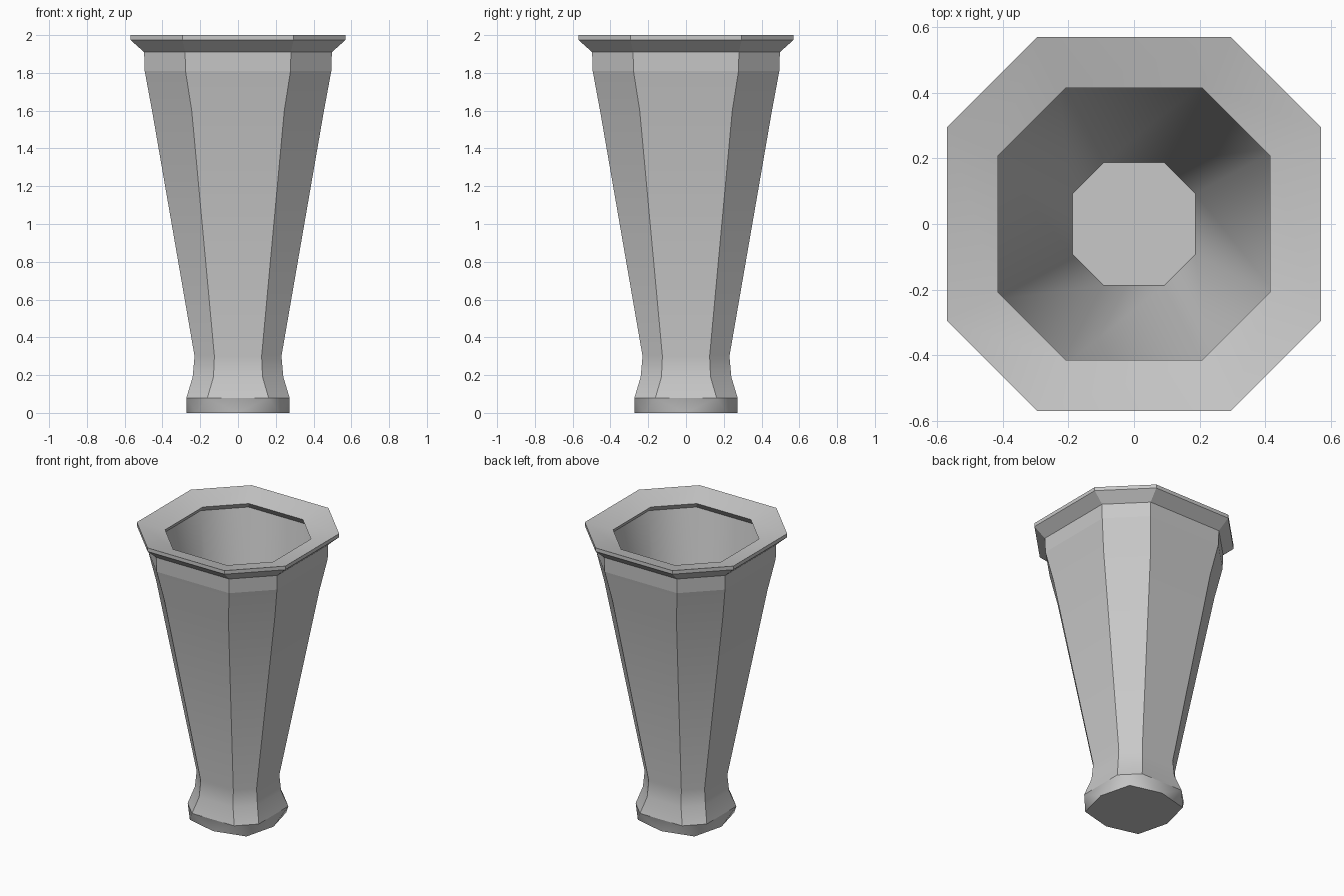
import bpy, bmesh, math

cube = bpy.data.objects.get("Cube")
if cube:
    bpy.data.objects.remove(cube, do_unlink=True)

grey = bpy.data.materials.new("plain grey")
COLOUR = (0.58, 0.58, 0.58, 1)
grey.use_nodes = True
grey.diffuse_color = COLOUR
grey.node_tree.nodes["Principled BSDF"].inputs["Base Color"].default_value = COLOUR


def octagon(a, b, z):
    """Eight corners: sides at distance a, each axis-facing side reaching b either way."""
    pts = [(a, -b), (a, b), (b, a), (-b, a), (-a, b), (-a, -b), (-b, -a), (b, -a)]
    return [(x, y, z) for x, y in pts]


def midpoints(a, b, z):
    """Octagon through the middles of the sides of another octagon."""
    p = octagon(a, b, z)
    return [tuple((u + v) / 2 for u, v in zip(p[i], p[(i + 1) % 8])) for i in range(8)]


def finish(name, bm, angle):
    mesh = bpy.data.meshes.new(name)
    bm.to_mesh(mesh)
    bm.free()
    mesh.materials.append(grey)
    obj = bpy.data.objects.new(name, mesh)
    bpy.context.collection.objects.link(obj)
    bpy.ops.object.select_all(action='DESELECT')
    obj.select_set(True)
    bpy.context.view_layer.objects.active = obj
    bpy.ops.object.shade_smooth_by_angle(angle=math.radians(angle))


def loft(name, rings, angle=30):
    """Skin octagon rings listed from bottom to top (top to bottom for inner walls)."""
    bm = bmesh.new()
    loops = [[bm.verts.new(co) for co in octagon(*r)] for r in rings]
    for low, high in zip(loops, loops[1:]):
        for i in range(8):
            j = (i + 1) % 8
            bm.faces.new((low[i], low[j], high[j], high[i]))
    finish(name, bm, angle)


# Tapering outer body with a narrow waist and flared foot, and a straight collar
loft("body", [(0.273, 0.162, 0.08), (0.24, 0.13, 0.19), (0.23, 0.125, 0.30),
              (0.455, 0.245, 1.60), (0.494, 0.278, 1.81)])
loft("collar", [(0.494, 0.278, 1.81), (0.497, 0.28, 1.91)])

# Flared rim: sloping underside, thin edge, dished top and undercut inner lip
loft("rim", [(0.497, 0.28, 1.91), (0.57, 0.295, 1.975), (0.57, 0.295, 2.0),
             (0.415, 0.207, 1.955), (0.45, 0.235, 1.91)])

# Smooth hollow and its floor
loft("inner_wall", [(0.45, 0.235, 1.91), (0.187, 0.093, 0.30)], angle=60)
bm = bmesh.new()
bm.faces.new([bm.verts.new(co) for co in octagon(0.187, 0.093, 0.30)])
finish("inner_floor", bm, 30)

# Foot: a faceted band whose lower corners sit under the middles of the upper sides
bm = bmesh.new()
top = [bm.verts.new(co) for co in octagon(0.273, 0.162, 0.08)]
low = [bm.verts.new(co) for co in midpoints(0.273, 0.162, 0)]
for i in range(8):
    j = (i + 1) % 8
    bm.faces.new((top[i], low[i], top[j]))
    bm.faces.new((low[i], low[j], top[j]))
bm.faces.new(low[::-1])
finish("foot", bm, 50)
